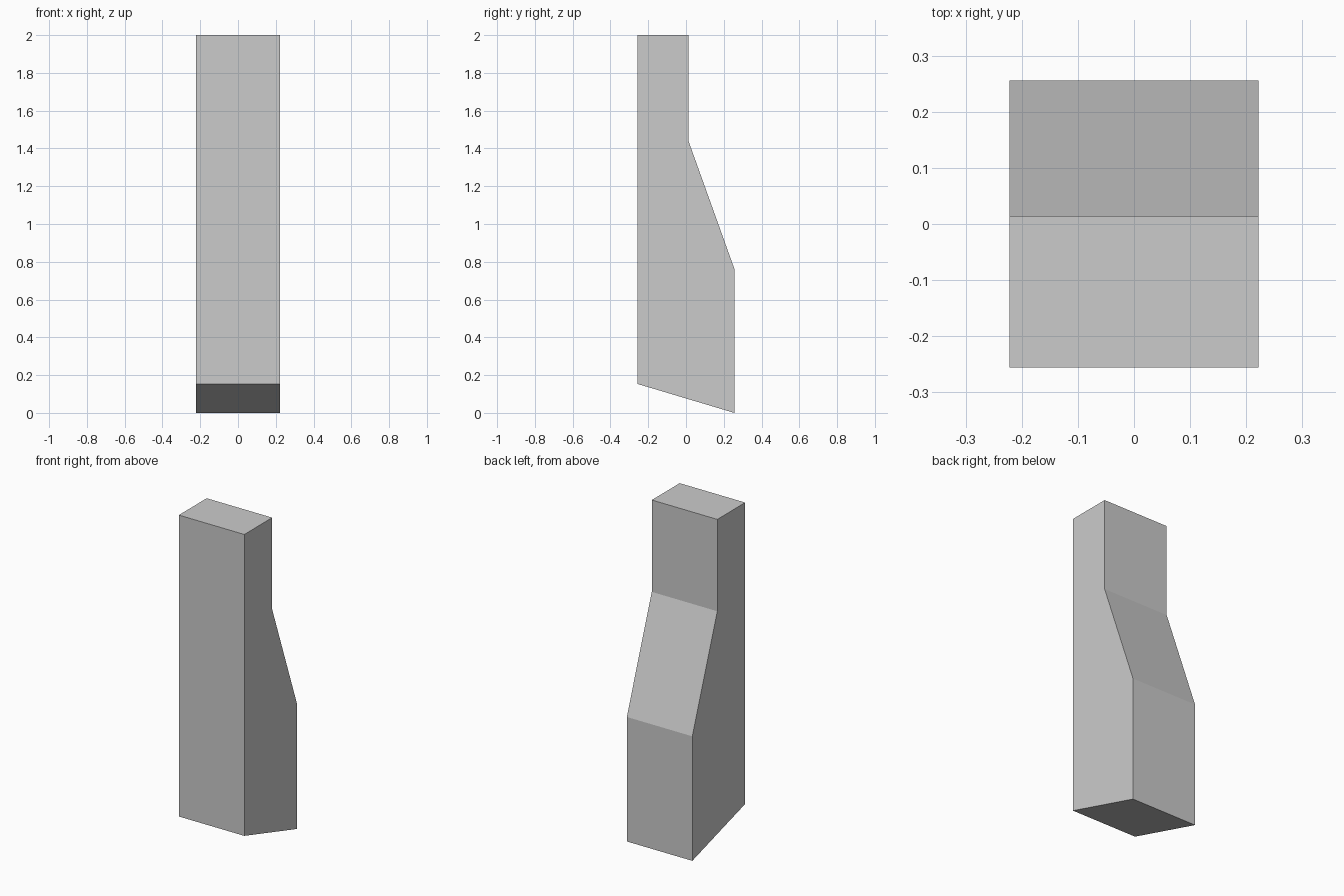
import bpy
import bmesh

if "Cube" in bpy.data.objects:
    bpy.data.objects.remove(bpy.data.objects["Cube"])

HALF_WIDTH = 0.222

# Side profile (y, z), extruded across x
PROFILE = [
    (-0.256, 0.153),  # front bottom of the slanted base
    (0.256, 0.0),     # back bottom
    (0.256, 0.763),   # start of the back slope
    (0.014, 1.437),   # end of the back slope
    (0.014, 2.0),     # back top
    (-0.256, 2.0),    # front top
]

bm = bmesh.new()
side = bm.faces.new([bm.verts.new((-HALF_WIDTH, y, z)) for y, z in PROFILE])
result = bmesh.ops.extrude_face_region(bm, geom=[side], use_keep_orig=True)
new_verts = [g for g in result["geom"] if isinstance(g, bmesh.types.BMVert)]
bmesh.ops.translate(bm, verts=new_verts, vec=(2 * HALF_WIDTH, 0, 0))
bmesh.ops.recalc_face_normals(bm, faces=bm.faces)

# Chimney-like column
mesh = bpy.data.meshes.new("stepped_column")
bm.to_mesh(mesh)
bm.free()
column = bpy.data.objects.new("stepped_column", mesh)
bpy.context.collection.objects.link(column)
